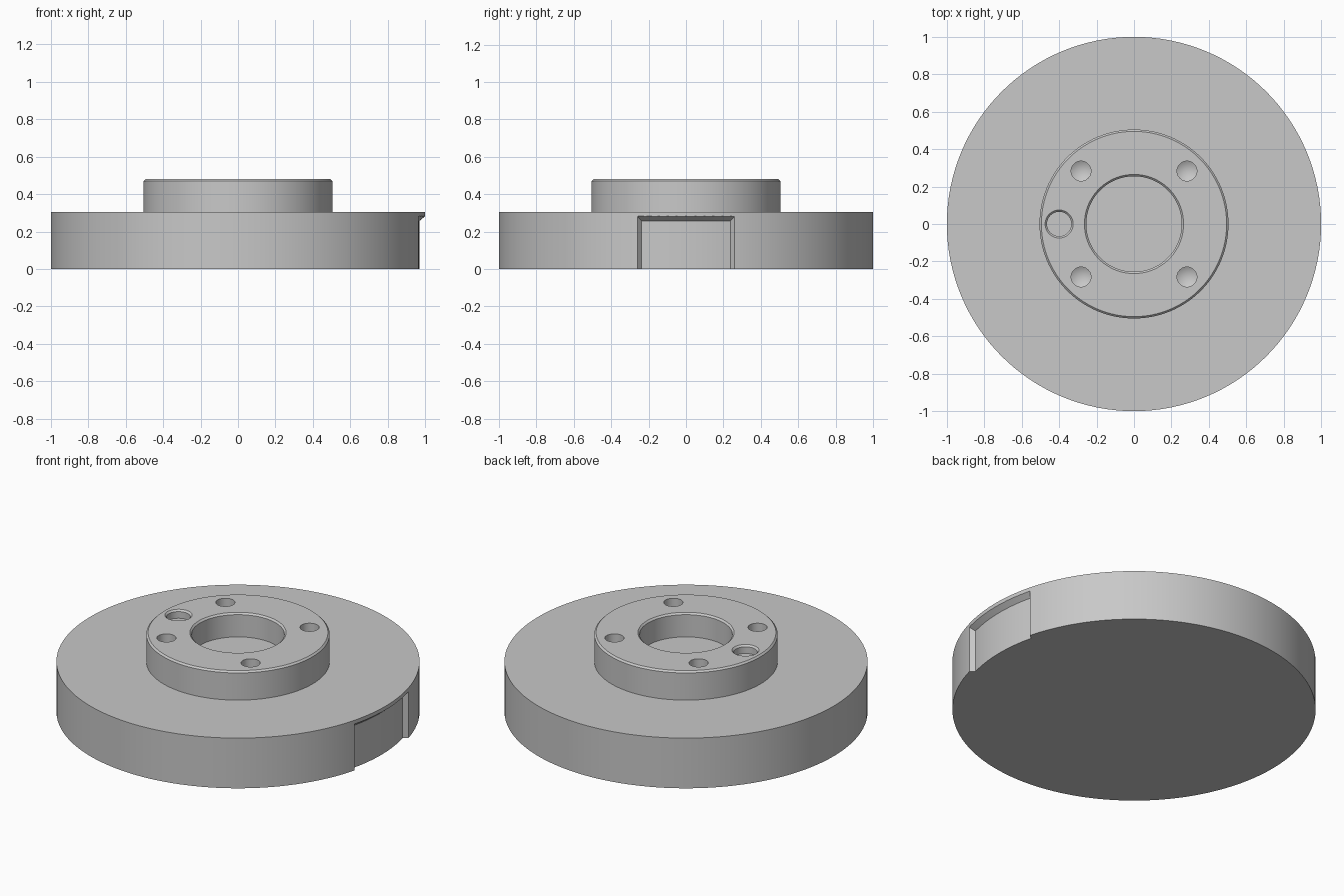
import bpy, bmesh
from math import pi, sin, cos, asin, radians

cube = bpy.data.objects.get("Cube")
if cube:
    bpy.data.objects.remove(cube, do_unlink=True)

gray = bpy.data.materials.new("machined gray")
gray.use_nodes = True
gray.diffuse_color = (0.58, 0.58, 0.58, 1)
gray.node_tree.nodes["Principled BSDF"].inputs["Base Color"].default_value = gray.diffuse_color


def finish(bm, name):
    bmesh.ops.recalc_face_normals(bm, faces=bm.faces[:])
    mesh = bpy.data.meshes.new(name)
    bm.to_mesh(mesh)
    bm.free()
    mesh.materials.append(gray)
    obj = bpy.data.objects.new(name, mesh)
    bpy.context.collection.objects.link(obj)
    return obj


def lathe(name, profile, steps, x=0, y=0):
    """Revolve an (r, z) profile, starting and ending on the axis."""
    bm = bmesh.new()
    verts = [bm.verts.new((r, 0, z)) for r, z in profile]
    edges = [bm.edges.new(pair) for pair in zip(verts, verts[1:])]
    bmesh.ops.spin(bm, geom=verts + edges, cent=(0, 0, 0), axis=(0, 0, 1),
                   angle=2 * pi, steps=steps, use_duplicate=False)
    bmesh.ops.remove_doubles(bm, verts=bm.verts[:], dist=0.0005)
    bmesh.ops.translate(bm, verts=bm.verts[:], vec=(x, y, 0))
    return finish(bm, name)


def notch_cutter():
    """Curved block with tapered top and ends, open through the underside."""
    bm = bmesh.new()
    n = 24
    low, r_in, r_out = -0.05, 0.97, 1.03
    a_in, a_out = asin(0.238 / r_in), asin(0.282 / r_out)
    sections = []
    for i in range(n + 1):
        t = 2 * i / n - 1
        corners = [(r_in, a_in, low), (r_out, a_out, low),
                   (r_out, a_out, 0.307), (r_in, a_in, 0.257)]
        sections.append([bm.verts.new((r * cos(a * t), r * sin(a * t), z))
                         for r, a, z in corners])
    for s, e in zip(sections, sections[1:]):
        for k in range(4):
            j = (k + 1) % 4
            bm.faces.new((s[k], s[j], e[j], e[k]))
    bm.faces.new(sections[0])
    bm.faces.new(sections[-1])
    return finish(bm, "notch_cutter")


# Disc, raised hub and chamfered blind bore in one revolved body
TOP = 0.48
body = lathe("flanged_disc", [
    (0, 0), (1, 0), (1, 0.305), (0.505, 0.305), (0.505, TOP - 0.01),
    (0.495, TOP), (0.265, TOP), (0.255, TOP - 0.01), (0.255, 0.335), (0, 0.335)], 128)

# Rim notch, shallow locating hole and four drilled holes with conical tips
cutters = [notch_cutter()]
cutters.append(lathe("locating_hole_cutter", [
    (0, 0.43), (0.065, 0.43), (0.065, TOP - 0.01), (0.085, TOP + 0.01), (0, TOP + 0.01)],
    48, x=-0.4))
for sx in (-1, 1):
    for sy in (-1, 1):
        cutters.append(lathe("drill_cutter", [
            (0, 0.33), (0.053, 0.36), (0.053, TOP + 0.02), (0, TOP + 0.02)],
            40, 0.283 * sx, 0.283 * sy))

bpy.context.view_layer.objects.active = body
body.select_set(True)
for cutter in cutters:
    cutter.hide_render = True
    mod = body.modifiers.new("cut", 'BOOLEAN')
    mod.operation = 'DIFFERENCE'
    mod.solver = 'EXACT'
    mod.object = cutter
    bpy.ops.object.modifier_apply(modifier=mod.name)
    bpy.data.objects.remove(cutter, do_unlink=True)

bpy.ops.object.shade_smooth_by_angle(angle=radians(25))
